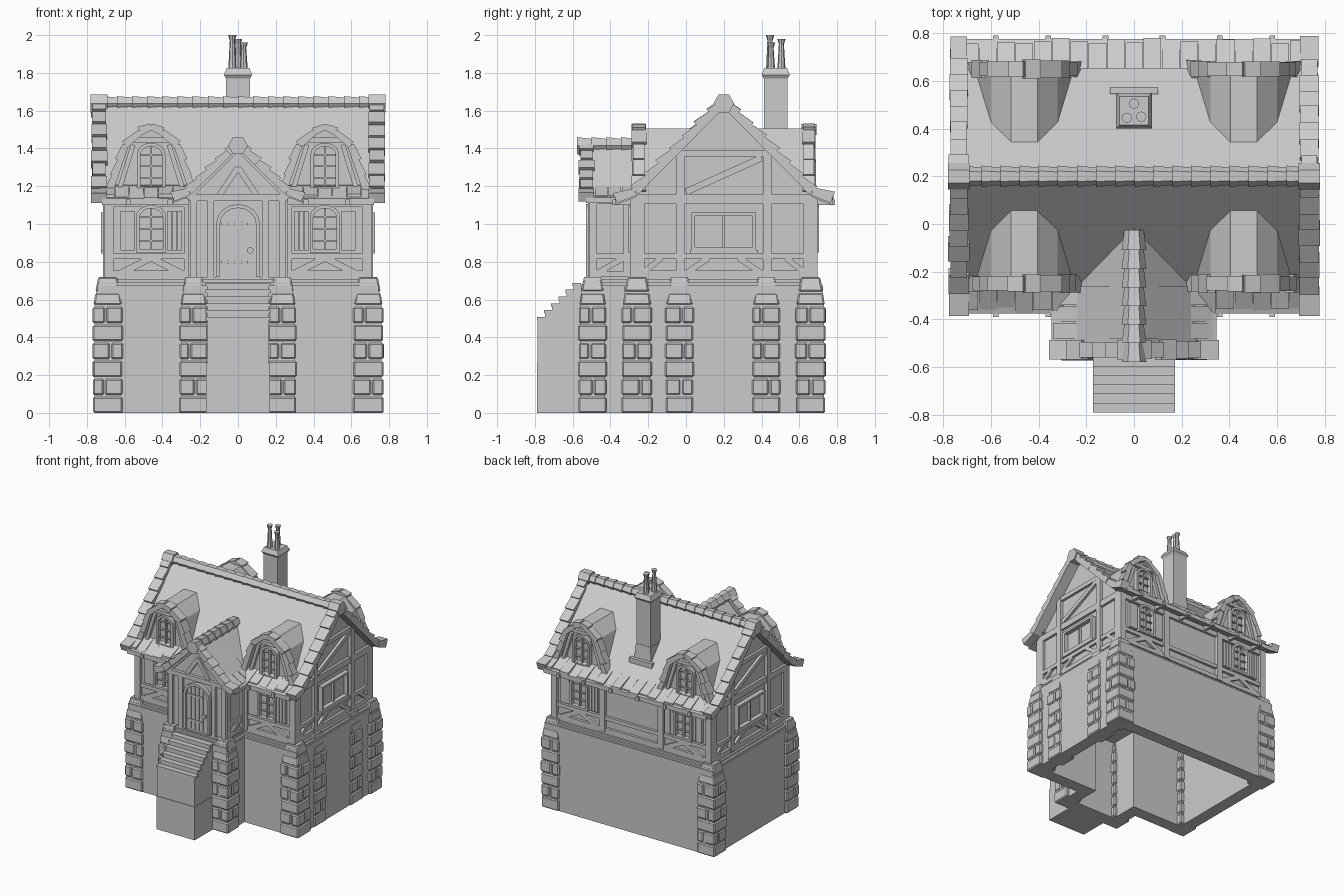
import bpy, bmesh, random
from math import pi, sin, cos, hypot, sqrt
from mathutils import Matrix, Vector

if "Cube" in bpy.data.objects:
    bpy.data.objects.remove(bpy.data.objects["Cube"])

random.seed(4)
T = lambda x, y, z=0: Matrix.Translation((x, y, z))
R = lambda deg, ax: Matrix.Rotation(deg * pi / 180, 4, ax)
FRONT = Matrix.Identity(4)                        # profile (x, z), depth y
BACK = T(0, .2) @ R(180, 'Z') @ T(0, -.2)         # front turned about the ridge
SIDE = R(90, 'Z')                                 # profile (y, z), depth -x
PLAN = R(-90, 'X')                                # profile (x, y), depth -z
parts = {}

def bm_of(part):
    return parts.setdefault(part, bmesh.new())

def prism(part, pts, a, b, M=FRONT):
    bm = bm_of(part)
    lo = [bm.verts.new(M @ Vector((u, a, z))) for u, z in pts]
    hi = [bm.verts.new(M @ Vector((u, b, z))) for u, z in pts]
    bm.faces.new(lo)
    bm.faces.new(hi[::-1])
    for i in range(len(pts)):
        j = (i + 1) % len(pts)
        bm.faces.new((lo[j], lo[i], hi[i], hi[j]))

def box(part, u0, u1, a, b, z0, z1, M=FRONT):
    prism(part, [(u0, z0), (u1, z0), (u1, z1), (u0, z1)], a, b, M)

def beam(part, p, q, w, a, b, M=FRONT):
    du, dz = q[0] - p[0], q[1] - p[1]
    k = w / 2 / hypot(du, dz)
    n = (-dz * k, du * k)
    prism(part, [(p[0]-n[0], p[1]-n[1]), (q[0]-n[0], q[1]-n[1]),
                 (q[0]+n[0], q[1]+n[1]), (p[0]+n[0], p[1]+n[1])], a, b, M)

def ring(part, outer, inner, a, b, M=FRONT):
    for i in range(len(outer)):
        j = (i + 1) % len(outer)
        prism(part, [outer[i], outer[j], inner[j], inner[i]], a, b, M)

def cone(part, n, r1, r2, a, b, M=FRONT, spin=0):
    bmesh.ops.create_cone(bm_of(part), cap_ends=True, segments=n, radius1=r1, radius2=r2,
                          depth=b - a, matrix=M @ T(0, 0, (a + b) / 2) @ R(spin, 'Z'))

def block(part, s0, s1, z0, z1, M):
    cone(part, 4, s0 / sqrt(2), s1 / sqrt(2), z0, z1, M, 45)

def arch(c, w, z0, z1, rise, n=8):
    return [(c - w, z0), (c + w, z0)] + [
        (c + w * cos(pi * i / n), z1 - rise + rise * sin(pi * i / n)) for i in range(n + 1)]

def tiles(part, path, size, out, inn, a, b, M=FRONT):
    # overlapping tiles along a profile, each thicker at one end
    mid = sum(p[0] for p in path) / len(path)
    for p, q in zip(path, path[1:]):
        p, q = Vector(p), Vector(q)
        d = q - p
        n = max(1, round(d.length / size))
        nrm = Vector((-d.y, d.x)).normalized()
        for i in range(n):
            s, e = p + d * i / n, p + d * (i + 1) / n
            left = (s.x + e.x) / 2 < mid
            o = out + random.uniform(-.005, .005)
            o1, o2 = (o, o * .5) if left else (o * .5, o)
            j = random.uniform(0, .012)
            prism(part, [s - nrm*inn, e - nrm*inn, e + nrm*o2, s + nrm*o1], a + j, b - j, M)

def window(c, w, z0, z1, rise, y, M, cols=2, rows=4):
    ring('window_frames', arch(c, w, z0, z1, rise), arch(c, w - .018, z0 + .018, z1 - .018, rise * .8),
         y - .03, y + .01, M)
    for i in range(1, cols):
        u = c - w + 2 * w * i / cols
        box('window_bars', u - .006, u + .006, y - .015, y + .01, z0 + .01, z1 - .01, M)
    for i in range(1, rows):
        z = z0 + (z1 - z0) * i / rows
        box('window_bars', c - w + .01, c + w - .01, y - .012, y + .01, z - .004, z + .004, M)

# hollow stone base with a floor and a bevelled ledge
def outline(t):
    w, p, f = .745 - t, .285 - t, -.325 + t
    return [(-w, f), (-p, f), (-p, -.555 + t), (p, -.555 + t), (p, f), (w, f), (w, .725 - t), (-w, .725 - t)]
ring('stone_base', outline(0), outline(.1), 0, -.675, PLAN)
prism('base_floor', outline(.008), -.65, -.69, PLAN)
prism('base_floor', outline(.025), -.65, -.705, PLAN)
prism('base_floor', outline(.04), -.65, -.72, PLAN)

# corner piers of stacked stones
def pier(x, y, s):
    M = T(x, y)
    block('pier_cores', s - .02, s - .02, 0, .58, M)
    block('pier_cores', s - .02, .09, .58, .72, M)
    for i in range(6):
        z0, k = i * .095, s + random.uniform(-.008, .004)
        z1, g = z0 + .085, random.uniform(-.025, .025)
        if i % 2:
            for a, b in ((-k/2, g - .004), (g + .004, k/2)):
                for c, d in ((-k/2, g - .004), (g + .004, k/2)):
                    box('pier_stones', a, b, c, d, z0, z1, M)
        else:
            block('pier_stones', k, k, z0, z1, M)
    block('pier_stones', s - .01, s - .03, .57, .635, M)
    block('pier_stones', s - .03, s - .06, .642, .72, M)
for sx in (-1, 1):
    pier(sx * .69, -.26, .16)
    pier(sx * .69, .66, .16)
    pier(sx * .235, -.495, .15)
pier(.685, -.035, .15)
pier(.685, .425, .15)

# front steps
prof = [(-.5, 0), (-.785, 0), (-.785, .5)]
for i in range(6):
    y, z = -.785 + i * .038, .5 + i * .036
    prof += [(y, z), (y + .038, z)]
    box('step_treads', -.172, .172, y - .005, y + .04, z - .008, z + .008)
prism('steps', prof[:2] + prof[3:] + [(-.5, .68)], -.165, .165, SIDE)
box('step_footing', -.17, .17, -.79, -.5, 0, .265)

# upper walls and porch walls
prism('house_walls', [(-.27, .7), (.67, .7), (.67, 1.14), (.2, 1.62), (-.27, 1.14)], -.69, .69, SIDE)
prism('porch_walls', [(-.25, .7), (.25, .7), (.25, 1.14), (0, 1.4), (-.25, 1.14)], -.5, -.2)

# long walls: timber, windows, shutters
tm = 'timber_frame'
for M in (FRONT, BACK):
    a, b = -.29, -.25
    for z, w in ((.735, .035), (.83, .03), (1.11, .04)):
        beam(tm, (-.71, z), (.71, z), w, a, b, M)
    for s in (-1, 1):
        for u, w in ((.685, .05), (.26, .05)):
            beam(tm, (s * u, .72), (s * u, 1.14), w, a - .005, b, M)
        for u in (.62, .3):
            beam(tm, (s * .46, .82), (s * u, .74), .035, a, b, M)
        window(s * .46, .08, .85, 1.1, .06, -.275, M)
        for u in (.335, .585):
            for k in (-.026, 0, .026):
                box('shutters', s * u + k - .012, s * u + k + .012, -.295, -.26, .86, 1.07, M)

# gable walls
for M in (SIDE, BACK @ SIDE):
    a, b = -.71, -.67
    for z, u, w in ((.735, .47, .035), (.83, .47, .03), (1.13, .47, .05), (1.375, .25, .035)):
        beam(tm, (.2 - u, z), (.2 + u, z), w, a, b, M)
    for s in (-1, 1):
        beam(tm, (.2 + s * .445, .72), (.2 + s * .445, 1.14), .05, a, b, M)
        beam(tm, (.2 + s * .23, .72), (.2 + s * .23, 1.38), .045, a - .005, b, M)
        beam(tm, (.2 + s * .08, .82), (.2 + s * .2, .74), .03, a, b, M)
        beam(tm, (.2 + s * .33, .82), (.2 + s * .43, .74), .03, a, b, M)
    beam(tm, (0, 1.17), (.4, 1.35), .035, a, b, M)
    window(.2, .17, .86, 1.06, 0, -.695, M, 2, 1)
    box('window_sills', .02, .38, -.725, -.68, .845, .862, M)

# porch timber and door
for s in (-1, 1):
    for u in (.235, .145):
        beam(tm, (s * u, .72), (s * u, 1.15), .035, -.52, -.48)
    beam(tm, (s * .27, 1.14), (0, 1.41), .04, -.525, -.48)
    beam(tm, (s * .1, 1.15), (0, 1.3), .03, -.515, -.48)
    M = T(s * .25, 0) @ SIDE
    for u in (-.49, -.31):
        beam(tm, (u, .72), (u, 1.15), .04, -.015, .015, M)
    for z in (.735, .83, 1.12):
        beam(tm, (-.5, z), (-.28, z), .03, -.012, .012, M)
    beam(tm, (-.47, .74), (-.33, .82), .03, -.012, .012, M)
beam(tm, (-.26, 1.14), (.26, 1.14), .035, -.525, -.48)
prism('door', arch(0, .1, .72, 1.09, .09), -.508, -.48)
ring('door_frame', arch(0, .115, .72, 1.105, .1), arch(0, .095, .72, 1.085, .085), -.53, -.49)
for i in range(5):
    u = -.072 + i * .036
    box('door_planks', u - .015, u + .015, -.514, -.5, .73, 1.06 + .02 * (1 - abs(i - 2) / 2))
for z in (.8, 1.0):
    box('door_hinges', -.09, .05, -.52, -.505, z - .008, z + .008)
cone('door_handle', 8, .018, .018, 0, .02, T(.065, -.51, .86) @ R(90, 'X'))

# main roof and its edge tiles
roof = [(-.375, 1.135), (-.27, 1.175), (.2, 1.65), (.67, 1.175), (.775, 1.135)]
prism('main_roof', roof + [(y, z - .035) for y, z in roof[::-1]], -.72, .72, SIDE)
for a in (-.78, .69):
    tiles('verge_tiles', roof, .09, .035, .025, a, a + .09, SIDE)
    cone('verge_caps', 6, .055, .055, a, a + .09, T(0, .2, 1.638) @ R(90, 'Y'))
for i in range(18):
    x = -.72 + i * .08
    cone('ridge_tiles', 6, .045, .036, 0, .085, T(x, .2, 1.638) @ R(90, 'Y'))
for M in (FRONT, BACK):
    for i in range(19):
        x = -.69 + i * .0767
        if M is BACK or abs(x) > .3:
            j, h = random.uniform(0, .025), random.uniform(0, .02)
            prism('eave_tiles', [(-.38 + j, 1.115 + h), (-.25, 1.18), (-.25, 1.205), (-.38 + j, 1.14 + h)],
                  x - .037, x + .037, M @ SIDE)
    for x in (-.58, -.36, -.12, .12, .36, .58):
        box('rafter_tails', x - .012, x + .012, -.39, -.25, 1.1, 1.13, M)

# porch roof
proof = [(-.345, 1.14), (-.26, 1.175), (0, 1.43), (.26, 1.175), (.345, 1.14)]
prism('porch_roof', proof + [(x, z - .03) for x, z in proof[::-1]], -.53, -.26)
prism('porch_roof', [(-.24, 1.18), (0, 1.43), (.24, 1.18)], -.27, 0)
tiles('porch_verge_tiles', proof, .08, .03, .022, -.57, -.485)
for i in range(7):
    cone('porch_ridge_tiles', 6, .04, .052, 0, .085, T(0, -.025 - i * .078, 1.415) @ R(90, 'X'), 30)
for s in (-1, 1):
    for i in range(3):
        j = random.uniform(0, .02)
        prism('porch_eave_tiles', [(s * (.345 - j), 1.125), (s * .24, 1.18), (s * .24, 1.2), (s * (.345 - j), 1.15)],
              -.48 + i * .07, -.415 + i * .07)

# four dormers
body = [(-.23, 1.12), (-.14, 1.42), (-.055, 1.505), (.055, 1.505), (.14, 1.42), (.23, 1.12)]
trim = [(-.225, 1.17), (-.14, 1.42), (-.06, 1.49), (0, 1.52), (.06, 1.49), (.14, 1.42), (.225, 1.17)]
for turn in (FRONT, BACK):
    for s in (-1, 1):
        M = turn @ T(s * .46, 0)
        prism('dormers', body, -.24, .1, M)
        tiles('dormer_trim', trim, .08, .024, .022, -.29, -.21, M)
        window(0, .075, 1.18, 1.43, .06, -.245, M)
        for k in (-1, 1):
            beam('dormer_timber', (k * .175, 1.16), (k * .095, 1.42), .025, -.265, -.23, M)
        beam('dormer_timber', (-.1, 1.445), (.1, 1.445), .025, -.265, -.23, M)
        beam('dormer_timber', (-.19, 1.17), (.19, 1.17), .03, -.275, -.2, M)

# chimney with three pots
C = T(0, .475)
block('chimney', .125, .125, 1.25, 1.78, C)
block('chimney', .15, .13, 1.28, 1.42, C)
block('chimney_cap', .125, .15, 1.77, 1.79, C)
block('chimney_cap', .15, .12, 1.79, 1.825, C)
box('chimney_flashing', -.1, .1, .545, .575, 1.26, 1.31)
for x, y, h in ((-.03, .445, 2), (.03, .45, 1.96), (0, .505, 1.98)):
    P = T(x, y)
    cone('chimney_pots', 8, .022, .013, 1.81, h - .02, P)
    cone('chimney_pots', 8, .015, .022, h - .025, h, P)

# turn every collected part into an object
for name, bm in parts.items():
    bmesh.ops.recalc_face_normals(bm, faces=bm.faces)
    me = bpy.data.meshes.new(name)
    bm.to_mesh(me)
    bm.free()
    ob = bpy.data.objects.new(name, me)
    bpy.context.collection.objects.link(ob)
    if name == 'pier_stones':
        mod = ob.modifiers.new('worn_edges', 'BEVEL')
        mod.width, mod.segments = .008, 1
